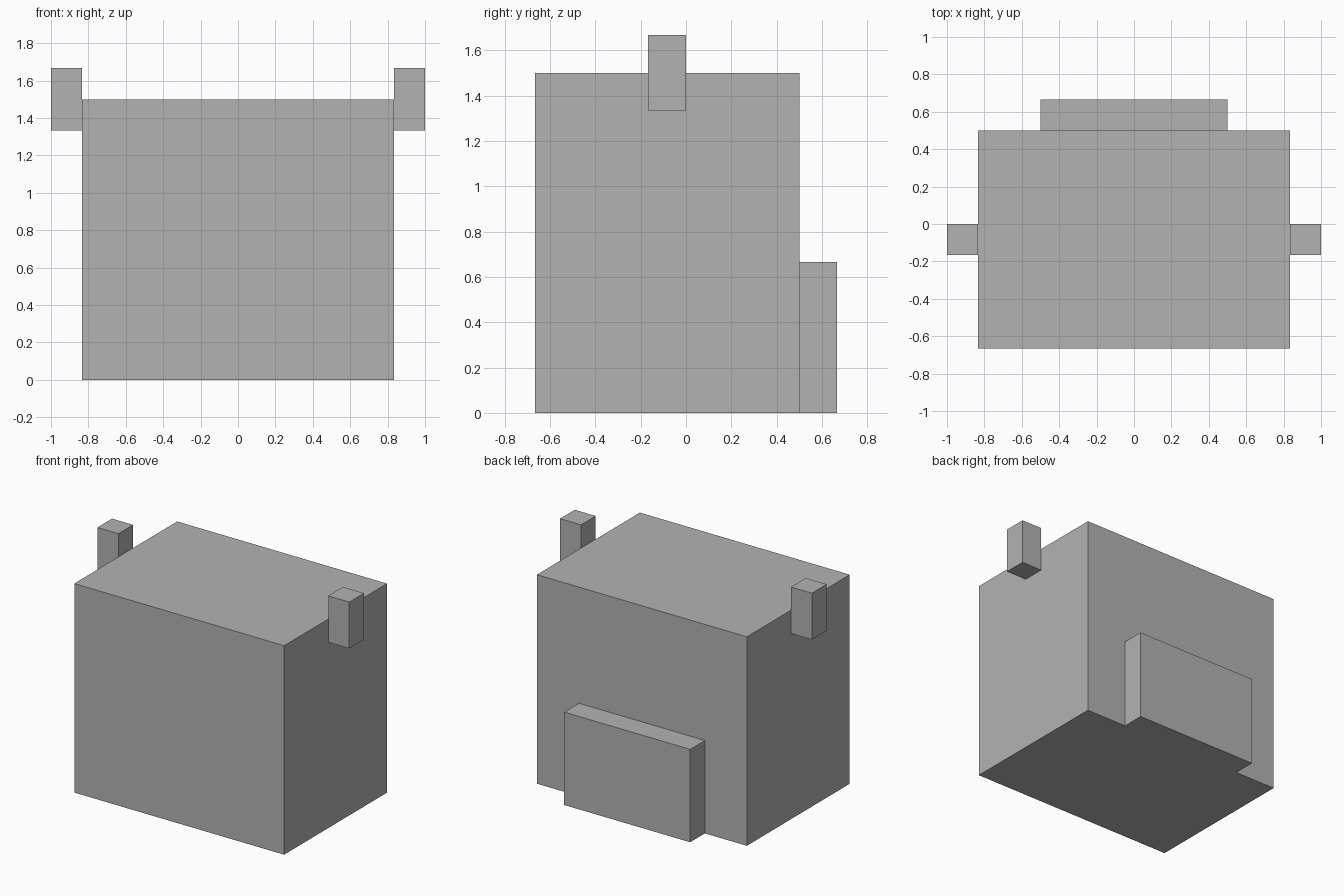
import bpy

if "Cube" in bpy.data.objects:
    bpy.data.objects.remove(bpy.data.objects["Cube"])

U = 1 / 6  # block size

grey = bpy.data.materials.new("plain grey")
grey.diffuse_color = (0.45, 0.45, 0.45, 1)
grey.use_nodes = True
grey.node_tree.nodes["Principled BSDF"].inputs["Base Color"].default_value = grey.diffuse_color


def box(name, low, high):
    """Box between two corners, given in blocks."""
    bpy.ops.mesh.primitive_cube_add(
        size=1, location=[(a + b) / 2 * U for a, b in zip(low, high)])
    ob = bpy.context.object
    ob.name = ob.data.name = name
    ob.scale = [(b - a) * U for a, b in zip(low, high)]
    bpy.ops.object.transform_apply(location=False, rotation=False, scale=True)
    ob.data.materials.append(grey)
    return ob


# Main block
box("body", (-5, -4, 0), (5, 3, 9))

# Raised panel low on the back
box("back_panel", (-3, 3, 0), (3, 4, 4))

# Small posts at the top of each side
box("right_post", (5, -1, 8), (6, 0, 10))
box("left_post", (-6, -1, 8), (-5, 0, 10))
